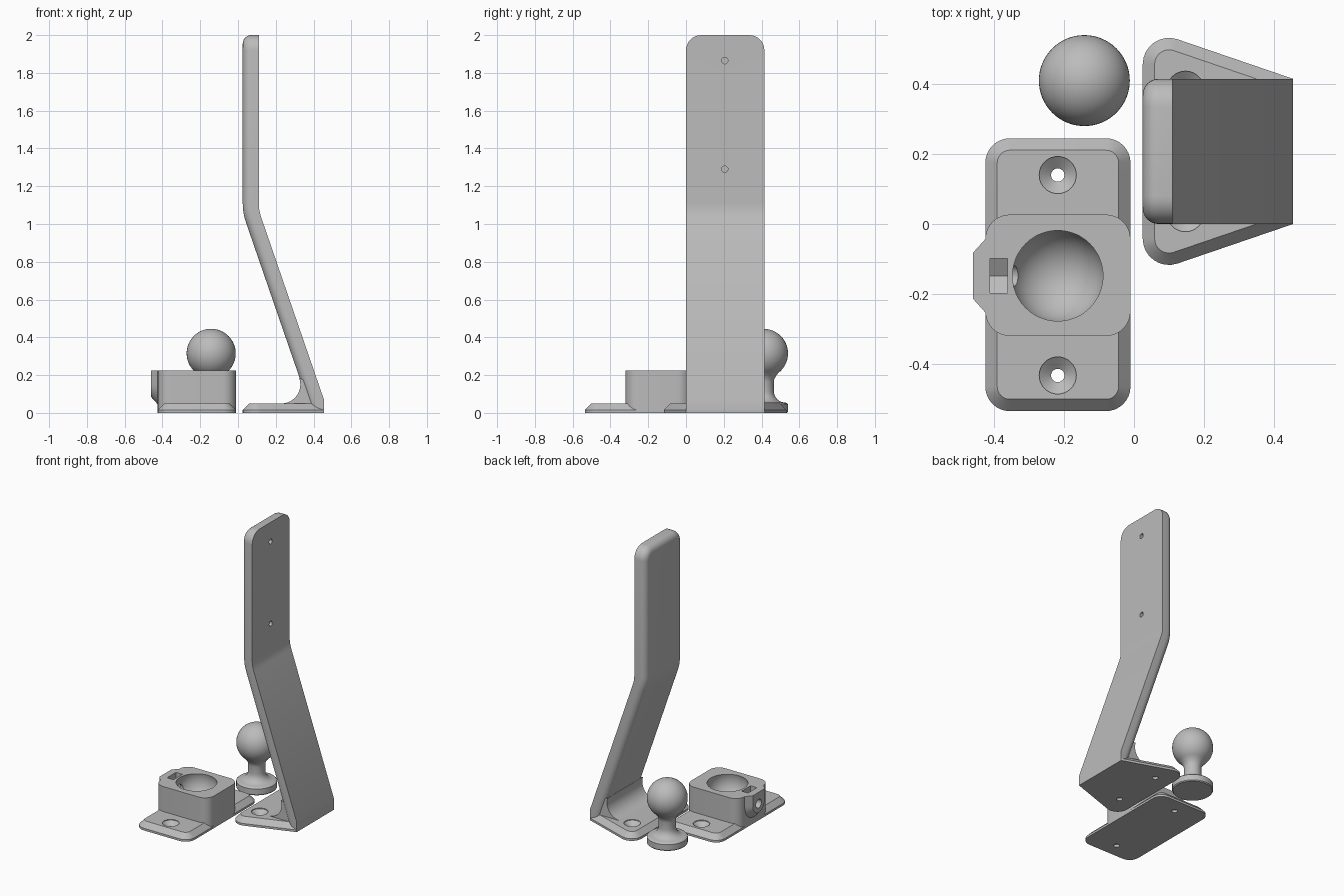
import bpy, bmesh, math
from mathutils import Vector, Matrix

if "Cube" in bpy.data.objects:
    bpy.data.objects.remove(bpy.data.objects["Cube"])

grey = bpy.data.materials.new("light_grey")
grey.diffuse_color = (0.5, 0.5, 0.5, 1)
grey.use_nodes = True
grey.node_tree.nodes["Principled BSDF"].inputs["Base Color"].default_value = grey.diffuse_color


def finish(name, bm):
    bmesh.ops.remove_doubles(bm, verts=bm.verts, dist=1e-5)
    bmesh.ops.recalc_face_normals(bm, faces=bm.faces)
    me = bpy.data.meshes.new(name)
    bm.to_mesh(me)
    bm.free()
    me.materials.append(grey)
    ob = bpy.data.objects.new(name, me)
    bpy.context.collection.objects.link(ob)
    smooth(ob)
    return ob


def smooth(ob):
    ob.data.shade_smooth()
    ob.data.set_sharp_from_angle(angle=math.radians(28))


def loft(name, rings):
    """Skin closed rings of equal length and cap both ends."""
    bm = bmesh.new()
    loops = [[bm.verts.new(p) for p in r] for r in rings]
    n = len(loops[0])
    for a, b in zip(loops, loops[1:]):
        for i in range(n):
            j = (i + 1) % n
            bm.faces.new((a[i], a[j], b[j], b[i]))
    bm.faces.new(loops[0][::-1])
    bm.faces.new(loops[-1])
    return finish(name, bm)


def outline(corners, inset=0.0, seg=8):
    """Counter-clockwise polygon (x, y, radius), inset, with rounded corners."""
    pts, n = [], len(corners)
    for i in range(n):
        p, q, s = (Vector(corners[k % n][:2]) for k in (i - 1, i, i + 1))
        d1, d2 = (q - p).normalized(), (s - q).normalized()
        n1, n2 = Vector((-d1.y, d1.x)), Vector((-d2.y, d2.x))
        mid = (n1 + n2) / (1 + n1.dot(n2))
        r = corners[i][2]
        if r == 0:
            pts.append(q + mid * inset)
            continue
        c, rr = q + mid * r, r - inset
        a0 = math.atan2(-n1.y, -n1.x)
        sweep = d1.angle(d2)
        pts += [c + Vector((math.cos(a0 + sweep * k / seg),
                            math.sin(a0 + sweep * k / seg))) * rr for k in range(seg + 1)]
    return pts


def plate(name, corners, levels):
    return loft(name, [[(p.x, p.y, z) for p in outline(corners, i)] for z, i in levels])


def rect(x0, x1, y0, y1, r):
    return [(x0, y0, r), (x1, y0, r), (x1, y1, r), (x0, y1, r)]


def lathe(name, profile, matrix, seg=48):
    """Turn (radius, height) pairs around the local z axis."""
    return loft(name, [[matrix @ Vector((r * math.cos(k * math.tau / seg),
                                         r * math.sin(k * math.tau / seg), z))
                        for k in range(seg)] for r, z in profile])


def cut(ob, cutters):
    for c in cutters:
        m = ob.modifiers.new("cut", 'BOOLEAN')
        m.operation, m.solver, m.object = 'DIFFERENCE', 'EXACT', c
    bpy.context.view_layer.update()
    dg = bpy.context.evaluated_depsgraph_get()
    me = bpy.data.meshes.new_from_object(ob.evaluated_get(dg))
    ob.modifiers.clear()
    ob.data = me
    smooth(ob)


def countersink(x, y):
    return lathe("countersink_cutter", [(0.019, -0.05), (0.019, 0.018), (0.053, 0.045),
                                        (0.053, 0.1)], Matrix.Translation((x, y, 0)), 32)


helpers = []
EDGE = [(0, 0), (0.015, 0), (0.05, 0.034)]      # chamfered plate edge

# Socket base plate with two screw holes
base = plate("socket_base", rect(-0.425, -0.01, -0.535, 0.245, 0.07), EDGE)
holes = [countersink(-0.218, y) for y in (0.14, -0.433)]
cut(base, holes)
helpers += holes

# Socket block with ball cavity, nut slot and screw bore
block = plate("socket_block", rect(-0.425, -0.01, -0.32, 0.027, 0.07),
              [(0.015, 0), (0.225, 0)])
CY = -0.148
bm = bmesh.new()
bmesh.ops.create_uvsphere(bm, u_segments=48, v_segments=32, radius=0.135,
                          matrix=Matrix.Translation((-0.218, CY, 0.187)))
cavity = finish("cavity_cutter", bm)
slot_yz = [(-0.049, 0.3), (-0.049, 0.115), (0, 0.087), (0.049, 0.115), (0.049, 0.3)]
slot = loft("slot_cutter", [[(x, CY + y, z) for y, z in slot_yz] for x in (-0.411, -0.362)])
bore = lathe("bore_cutter", [(0.03, 0), (0.03, 0.25)],
             Matrix.Translation((-0.5, CY, 0.145)) @ Matrix.Rotation(math.pi / 2, 4, 'Y'), 32)
cut(block, [cavity, slot, bore])


# Tapered boss around the screw bore
def u_shape(x, r):
    arc = [math.pi + math.pi * k / 24 for k in range(25)]
    return [(x, CY + r * math.cos(a), 0.15 + r * math.sin(a)) for a in arc] + \
           [(x, CY + r, 0.225), (x, CY - r, 0.225)]


boss = loft("screw_boss", [u_shape(-0.425, 0.105), u_shape(-0.46, 0.066)])
cut(boss, [bore])
helpers += [cavity, slot, bore]

# Ball stud: foot disc, waisted neck and ball
prof = [(0.125, 0), (0.13, 0.006), (0.13, 0.046), (0.124, 0.052)]
prof += [(0.115 - 0.06 * math.sin(t), 0.115 - 0.06 * math.cos(t))
         for t in (k * math.pi / 16 for k in range(9))]
prof += [(0.055, 0.165), (0.058, 0.18), (0.067, 0.197)]
prof += [(0.13 * math.cos(t), 0.315 + 0.13 * math.sin(t))
         for t in (math.radians(a) for a in range(-52, 90, 6))]
prof += [(0.001, 0.445)]
lathe("ball_stud", prof, Matrix.Translation((-0.142, 0.41, 0)), 64)

# Tapered foot of the arm with two screw holes
foot = plate("arm_foot", [(0.025, -0.147, 0.075), (0.455, 0, 0), (0.455, 0.415, 0),
                          (0.025, 0.562, 0.075)], EDGE)
holes = [countersink(0.147, y) for y in (0.384, 0.031)]
cut(foot, holes)
helpers += holes

# Bent arm: side profile extruded, then rounded at the top and along the back
lean = math.atan(0.359)


def bend(cx, r):
    return [(cx - r * math.cos(lean * k / 6), 1.11 - r * math.sin(lean * k / 6))
            for k in range(7)]


side = [(0.455, 0), (0.455, 0.07)] + bend(0.335, 0.225)[::-1] + [(0.11, 2), (0.025, 2)]
side += bend(0.335, 0.31) + [(0.39, 0)]
bm = bmesh.new()
f = bm.faces.new([bm.verts.new((x, 0, z)) for x, z in side])
ext = bmesh.ops.extrude_face_region(bm, geom=[f])
bmesh.ops.translate(bm, vec=(0, 0.415, 0),
                    verts=[v for v in ext["geom"] if isinstance(v, bmesh.types.BMVert)])
bmesh.ops.recalc_face_normals(bm, faces=bm.faces)
top = [e for e in bm.edges if all(v.co.z > 1.99 for v in e.verts)
       and abs(e.verts[0].co.y - e.verts[1].co.y) < 1e-4]
bmesh.ops.bevel(bm, geom=top, offset=0.08, segments=8, profile=0.5, affect='EDGES')
bm.normal_update()
back = [e for e in bm.edges if len(e.link_faces) == 2
        and min(g.normal.x for g in e.link_faces) < -0.8
        and max(g.normal.x for g in e.link_faces) > -0.1
        and max(v.co.z for v in e.verts) > 0.01]
bmesh.ops.bevel(bm, geom=back, offset=0.045, segments=6, profile=0.5, affect='EDGES')
arm = finish("bent_arm", bm)
pins = [lathe("pin_cutter", [(0.017, 0), (0.017, 0.06), (0.017, 0.1)],
              Matrix.Translation((0.05, 0.205, z)) @ Matrix.Rotation(math.pi / 2, 4, 'Y'), 24)
        for z in (1.865, 1.29)]
cut(arm, pins)
helpers += pins

# Concave web between foot and arm
arc = [(0.23 + 0.1 * math.sin(t), 0.15 - 0.1 * math.cos(t))
       for t in (k * (math.pi / 2 + lean) / 12 for k in range(13))]
web = arc + [(0.36, 0.17), (0.41, 0.04), (0.23, 0.04)]
loft("arm_web", [[(x, y, z) for x, z in web] for y in (0.012, 0.403)])

for h in helpers:
    bpy.data.objects.remove(h)
